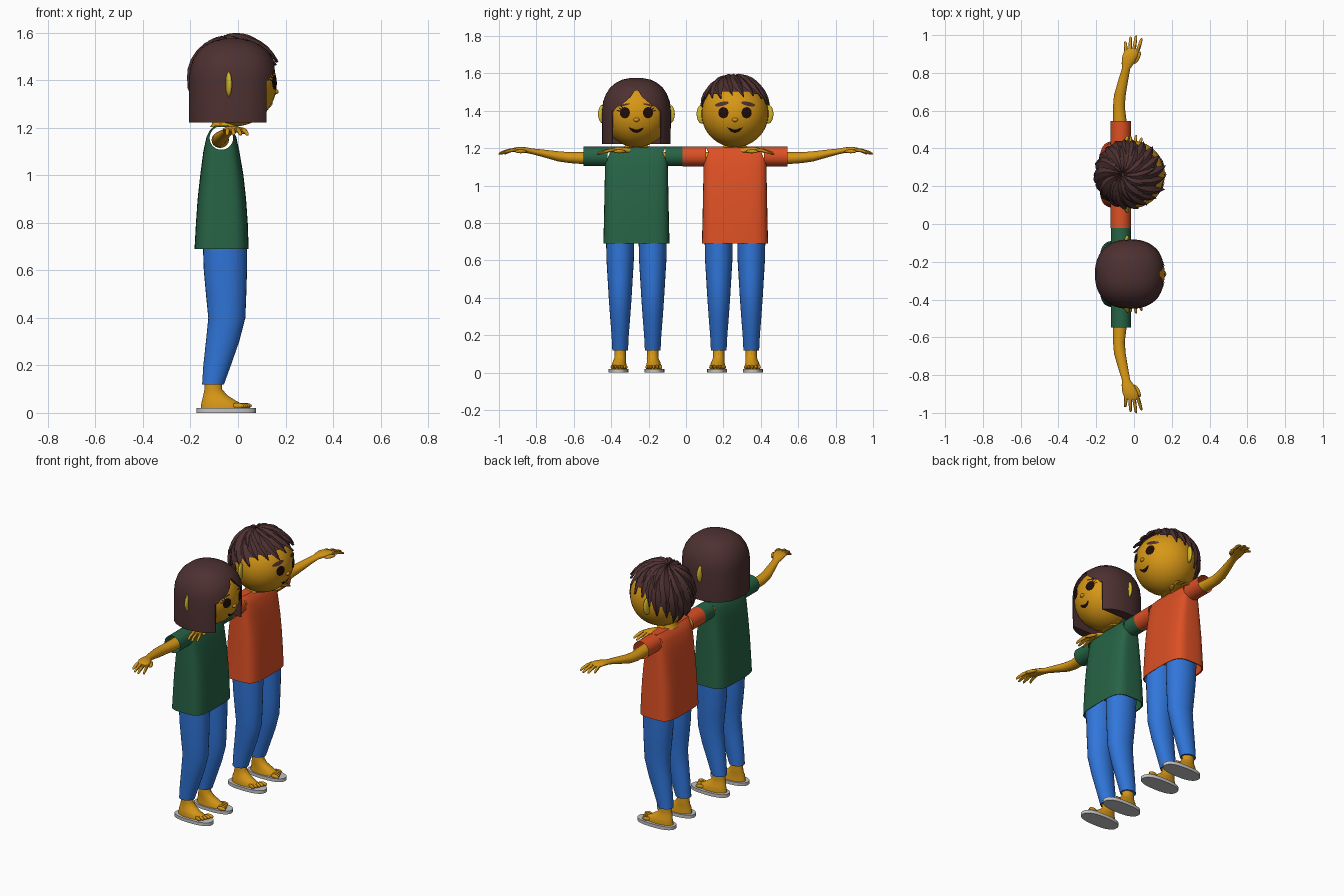
import bpy, bmesh
from math import sin, cos, pi, radians, sqrt
from mathutils import Vector, Matrix

if "Cube" in bpy.data.objects:
    bpy.data.objects.remove(bpy.data.objects["Cube"])


def material(name, *rgb):
    m = bpy.data.materials.new(name)
    m.use_nodes = True
    m.diffuse_color = (*rgb, 1)
    bsdf = next(n for n in m.node_tree.nodes if n.type == 'BSDF_PRINCIPLED')
    bsdf.inputs["Base Color"].default_value = (*rgb, 1)
    return m


SKIN = material("golden skin", 0.68, 0.31, 0.008)
EAR = material("yellow ear", 0.66, 0.48, 0.025)
HAIR = material("dark brown hair", 0.075, 0.03, 0.03)
DARK = material("near black", 0.013, 0.004, 0.003)
GREEN = material("green cloth", 0.02, 0.125, 0.06)
ORANGE = material("orange cloth", 0.72, 0.08, 0.018)
BLUE = material("blue denim", 0.03, 0.18, 0.7)
GREY = material("pale grey sole", 0.55, 0.55, 0.55)
parts = []


def finish(name, bm, mat):
    bmesh.ops.recalc_face_normals(bm, faces=bm.faces)
    me = bpy.data.meshes.new(name)
    bm.to_mesh(me)
    bm.free()
    ob = bpy.data.objects.new(name, me)
    me.materials.append(mat)
    bpy.context.scene.collection.objects.link(ob)
    parts.append(ob)
    return ob


def loft(name, rings, mat, axis='z', power=2.0, n=28, caps=True):
    """Rings are (position along axis, x centre, x radius, other centre, other radius)."""
    bm = bmesh.new()
    loops = []
    for t, cx, rx, co, ro in rings:
        loop = []
        for i in range(n):
            c, s = cos(2 * pi * i / n), sin(2 * pi * i / n)
            x = cx + rx * abs(c) ** (2 / power) * (1 if c > 0 else -1)
            o = co + ro * abs(s) ** (2 / power) * (1 if s > 0 else -1)
            loop.append(bm.verts.new((x, o, t) if axis == 'z' else (x, t, o)))
        loops.append(loop)
    for a, b in zip(loops, loops[1:]):
        for i in range(n):
            bm.faces.new((a[i], a[(i + 1) % n], b[(i + 1) % n], b[i]))
    if caps:
        bm.faces.new(loops[0])
        bm.faces.new(loops[-1])
    return finish(name, bm, mat)


def ball(name, centre, radii, mat, turn=0, seg=24):
    bm = bmesh.new()
    m = Matrix.Translation(centre) @ Matrix.Rotation(turn, 4, 'Z') @ Matrix.Diagonal((*radii, 1))
    bmesh.ops.create_uvsphere(bm, u_segments=seg, v_segments=seg * 2 // 3, radius=1, matrix=m)
    return finish(name, bm, mat)


def prism(outline, x0, x1):
    """Outline of (y, z) points pushed along x, used as a cutter."""
    bm = bmesh.new()
    f = bm.faces.new([bm.verts.new((x0, y, z)) for y, z in outline])
    ext = bmesh.ops.extrude_face_region(bm, geom=[f])["geom"]
    bmesh.ops.translate(bm, vec=(x1 - x0, 0, 0), verts=[v for v in ext if isinstance(v, bmesh.types.BMVert)])
    return finish("cutter", bm, HAIR)


def cut(ob, cutter):
    mod = ob.modifiers.new("cut", 'BOOLEAN')
    mod.operation, mod.solver, mod.object = 'DIFFERENCE', 'EXACT', cutter
    dg = bpy.context.evaluated_depsgraph_get()
    me = bpy.data.meshes.new_from_object(ob.evaluated_get(dg))
    ob.modifiers.clear()
    ob.data = me
    parts.remove(cutter)
    bpy.data.objects.remove(cutter)


HX, HZ, HRX, HR = -0.013, 1.385, 0.176, 0.179    # head centre and radii


def decal(name, yc, pts, mat, lift=0.003):
    """Thin patch lying on the face; pts are (y, z) offsets from the middle of the head."""
    bm = bmesh.new()
    mid = (sum(p[0] for p in pts) / len(pts), sum(p[1] for p in pts) / len(pts))
    v = [bm.verts.new((HX + lift + HRX * sqrt(1 - (y * y + z * z) / HR ** 2), yc + y, HZ + z))
         for y, z in [mid] + pts]
    for i in range(1, len(v)):
        bm.faces.new((v[0], v[i], v[i % (len(v) - 1) + 1]))
    return finish(name, bm, mat)


def oval(cy, cz, ry, rz, tilt=0):
    out = []
    for i in range(20):
        u, w = ry * cos(i * pi / 10), rz * sin(i * pi / 10)
        out.append((cy + u * cos(tilt) - w * sin(tilt), cz + u * sin(tilt) + w * cos(tilt)))
    return out


def limbs(who, yc, s, side):
    """One leg, foot, arm and hand; s is the side of the body along y."""
    ly = yc + s * 0.087
    loft(f"{who}_{side}_trouser_leg", [
        (0.12, -0.105, 0.046, ly, 0.042), (0.2, -0.088, 0.058, ly, 0.046), (0.3, -0.065, 0.07, ly, 0.054),
        (0.4, -0.047, 0.078, ly, 0.061), (0.5, -0.05, 0.085, ly, 0.067), (0.6, -0.053, 0.091, ly, 0.073),
        (0.74, -0.055, 0.094, ly, 0.076)], BLUE)
    # Foot, toes and sandal sole
    fy = yc + s * 0.092
    loft(f"{who}_{side}_foot", [
        (0.018, -0.065, 0.092, fy, 0.042), (0.035, -0.067, 0.088, fy, 0.041), (0.055, -0.083, 0.068, fy, 0.036),
        (0.075, -0.096, 0.05, ly, 0.032), (0.1, -0.104, 0.037, ly, 0.03), (0.16, -0.104, 0.035, ly, 0.03)], SKIN)
    for i in range(5):
        ball(f"{who}_{side}_toe_{i + 1}", (0.03 - 0.008 * i, fy + s * (0.017 * i - 0.033), 0.03),
             (0.028, 0.011 - 0.001 * i, 0.012), SKIN, s * 0.08 * i, 12)
    sy = yc + s * 0.096
    loft(f"{who}_{side}_sole", [(0, -0.05, 0.125, sy, 0.053), (0.02, -0.05, 0.125, sy, 0.053)], GREY, power=2.5)
    # Arm and palm
    arm = [(0.2, -0.072, 0.034, 1.15, 0.032), (0.28, -0.075, 0.036, 1.147, 0.032),
           (0.36, -0.08, 0.031, 1.15, 0.029), (0.42, -0.075, 0.031, 1.157, 0.027),
           (0.5, -0.057, 0.026, 1.173, 0.02), (0.56, -0.042, 0.022, 1.184, 0.015),
           (0.59, -0.032, 0.033, 1.19, 0.015), (0.625, -0.022, 0.04, 1.194, 0.014),
           (0.655, -0.013, 0.038, 1.192, 0.011), (0.668, -0.01, 0.03, 1.19, 0.007)]
    loft(f"{who}_{side}_arm", [(yc + s * d, *r) for d, *r in arm], SKIN, 'y', n=20)
    # Fingers droop a little towards the tips
    for i in range(4):
        x, end = -0.042 + 0.02 * i, (0.705, 0.73, 0.737, 0.722)[i]
        loft(f"{who}_{side}_finger_{i + 1}", [
            (yc + s * (0.645 + (end - 0.645) * t), x + 0.009 * t * (i - 0.5), r, 1.192 - 0.022 * t * t, r)
            for t, r in ((0, 0.009), (0.4, 0.0095), (0.8, 0.008), (0.95, 0.006), (1, 0.002))], SKIN, 'y', n=10)
    ball(f"{who}_{side}_thumb", (0.018, yc + s * 0.618, 1.183), (0.012, 0.036, 0.01), SKIN, -s * 0.45, 12)
    # Ear: upright oval facing forward
    ball(f"{who}_{side}_ear", (-0.04, yc + s * 0.176, 1.383), (0.013, 0.03, 0.052), EAR, -s * 0.25)


def shirt(who, yc, mat, r):
    body = loft(f"{who}_shirt", [
        (0.76, -0.067, 0.104, yc, 0.165), (0.692, -0.068, 0.108, yc, 0.17), (0.69, -0.069, 0.114, yc, 0.177),
        (0.8, -0.068, 0.109, yc, 0.174), (0.9, -0.068, 0.102, yc, 0.172), (1.0, -0.068, 0.091, yc, 0.17),
        (1.1, -0.07, 0.076, yc, 0.168), (1.16, -0.07, 0.063, yc, 0.168), (1.19, -0.07, 0.048, yc, 0.166),
        (1.21, -0.07, 0.028, yc, 0.16)], mat, power=4, n=48)
    tunnel = [(yc + d, -0.07, 0.0495, 1.157, 0.0495) for d in (-0.3, 0.3)]
    cut(body, loft("cutter", tunnel, mat, 'y'))
    for s, side in ((1, "left"), (-1, "right")):
        loft(f"{who}_{side}_sleeve", [(yc + s * d, -0.07, r, 1.157, r) for d in (0.155, 0.282)],
             mat, 'y', n=32, caps=False)


def person(who, yc, cloth, r):
    shirt(who, yc, cloth, r)
    loft(f"{who}_neck", [(1.203, -0.06, 0.058, yc, 0.07), (1.215, -0.055, 0.055, yc, 0.06),
                         (1.27, -0.05, 0.055, yc, 0.055)], SKIN)
    ball(f"{who}_head", (HX, yc, HZ), (HRX, HR, HR), SKIN, seg=40)
    ball(f"{who}_nose", (HX + 0.172, yc, 1.352), (0.012, 0.016, 0.011), SKIN, seg=16)
    smile = [(y / 100, -0.086 + y * y * 0.0007) for y in range(-4, 5)]
    smile += [(y / 100, -0.103 + y * y * 0.0015) for y in range(3, -4, -1)]
    decal(f"{who}_mouth", yc, smile, DARK)
    for s, side in ((1, "left"), (-1, "right")):
        limbs(who, yc, s, side)
        decal(f"{who}_{side}_eye", yc, oval(s * 0.062, 0.005, 0.027, 0.03), DARK, 0.004)


GIRL, BOY = -0.265, 0.262
person("girl", GIRL, GREEN, 0.053)
person("boy", BOY, ORANGE, 0.0533)

# Brows and lashes
for s, side in ((1, "left"), (-1, "right")):
    decal(f"boy_{side}_brow", BOY, oval(s * 0.07, 0.052, 0.038, 0.011, -s * 0.22), HAIR, 0.005)
    decal(f"girl_{side}_brow", GIRL, oval(s * 0.065, 0.047, 0.03, 0.005, -s * 0.2), HAIR, 0.005)
    for i in range(3):
        decal(f"girl_{side}_lash_{i + 1}", GIRL,
              oval(s * (0.092 - 0.008 * i), 0.014 + 0.01 * i, 0.014, 0.003, s * (0.3 + 0.3 * i)), DARK, 0.005)

# Girl's bob: dome and straight sides, opened for the face
bob = loft("girl_bob_hair", [
    (1.222, -0.022, 0.185, GIRL, 0.183), (1.4, -0.021, 0.186, GIRL, 0.184), (1.45, -0.02, 0.181, GIRL, 0.178),
    (1.49, -0.02, 0.168, GIRL, 0.163), (1.525, -0.021, 0.145, GIRL, 0.14), (1.55, -0.022, 0.113, GIRL, 0.11),
    (1.567, -0.022, 0.075, GIRL, 0.075), (1.576, -0.022, 0.03, GIRL, 0.03)], HAIR, power=2.3, n=48)
half = [(0.125, 1.1), (0.125, 1.395), (0.105, 1.42), (0.07, 1.44), (0.03, 1.475), (0.008, 1.51)]
arch = [(GIRL + y, z) for y, z in half] + [(GIRL - y, z) for y, z in reversed(half)]
cut(bob, prism(arch, -0.06, 0.4))
cut(bob, prism([(GIRL + y, z) for y, z in ((-0.3, 1.1), (0.3, 1.1), (0.3, 1.4), (-0.3, 1.4))], 0.12, 0.4))

# Boy's hair: cap plus two layers of pointed locks swirling from the crown
TILT = Matrix.Rotation(radians(-14), 3, 'Y')
MID = Vector((HX, BOY, HZ + 0.003))


def hairline(a):
    return radians(76 - 20 * cos(a) + 16 * cos(a) ** 2)


def on_scalp(a, th, r):
    return MID + TILT @ Vector((sin(th) * cos(a), sin(th) * sin(a), cos(th))) * r


cap = ball("boy_hair_cap", MID, (0.184, 0.184, 0.184), HAIR, seg=48)
bm = bmesh.new()
bm.from_mesh(cap.data)
for v in bm.verts:
    v.co -= Vector((0, 0, 0))
low = []
for f in bm.faces:
    p = TILT.inverted() @ (f.calc_center_median() - MID).normalized()
    if p.angle(Vector((0, 0, 1))) > hairline(Vector((1, 0)).angle_signed(Vector((p.x, p.y)), 0)) * 0.92:
        low.append(f)
bmesh.ops.delete(bm, geom=low, context='FACES')
bm.to_mesh(cap.data)
bm.free()


def lock(name, a0, reach, r0, width, flick):
    bm = bmesh.new()
    rows, steps = [], 7
    for k in range(steps + 1):
        t = k / steps
        a, th = a0 + 0.55 * t, max(0.05, hairline(a0 + 0.55) * reach * t)
        r = r0 + 0.008 * sin(pi * t) + flick * t ** 3
        w = width * (0.25 + min(1, 2 * t)) * (1 - t ** 3) + 0.001
        da = w / (r * max(0.25, sin(th)))
        rows.append([bm.verts.new(p) for p in (
            on_scalp(a - da, th, r - 0.004), on_scalp(a, th, r + 0.014 * (1 - t ** 2)),
            on_scalp(a + da, th, r - 0.004), on_scalp(a, th, r - 0.012))])
    for p, q in zip(rows, rows[1:]):
        for i in range(4):
            bm.faces.new((p[i], p[(i + 1) % 4], q[(i + 1) % 4], q[i]))
    bm.faces.new(rows[0])
    bm.faces.new(rows[-1])
    finish(name, bm, HAIR)


for i in range(20):
    a = 2 * pi * i / 20
    lock(f"boy_lower_lock_{i + 1}", a, 1.04 + 0.05 * (i % 3), 0.186, 0.034,
         0.02 * max(0, cos(a + 0.55)) + 0.004 * (i % 2))
for i in range(12):
    lock(f"boy_upper_lock_{i + 1}", 2 * pi * i / 12 + 0.2, 0.66 + 0.1 * (i % 2), 0.192, 0.036, 0.008)

# Smooth shading with sharp creases kept
for ob in bpy.context.selected_objects:
    ob.select_set(False)
for ob in parts:
    ob.select_set(True)
bpy.context.view_layer.objects.active = parts[0]
bpy.ops.object.shade_smooth_by_angle(angle=radians(35))
